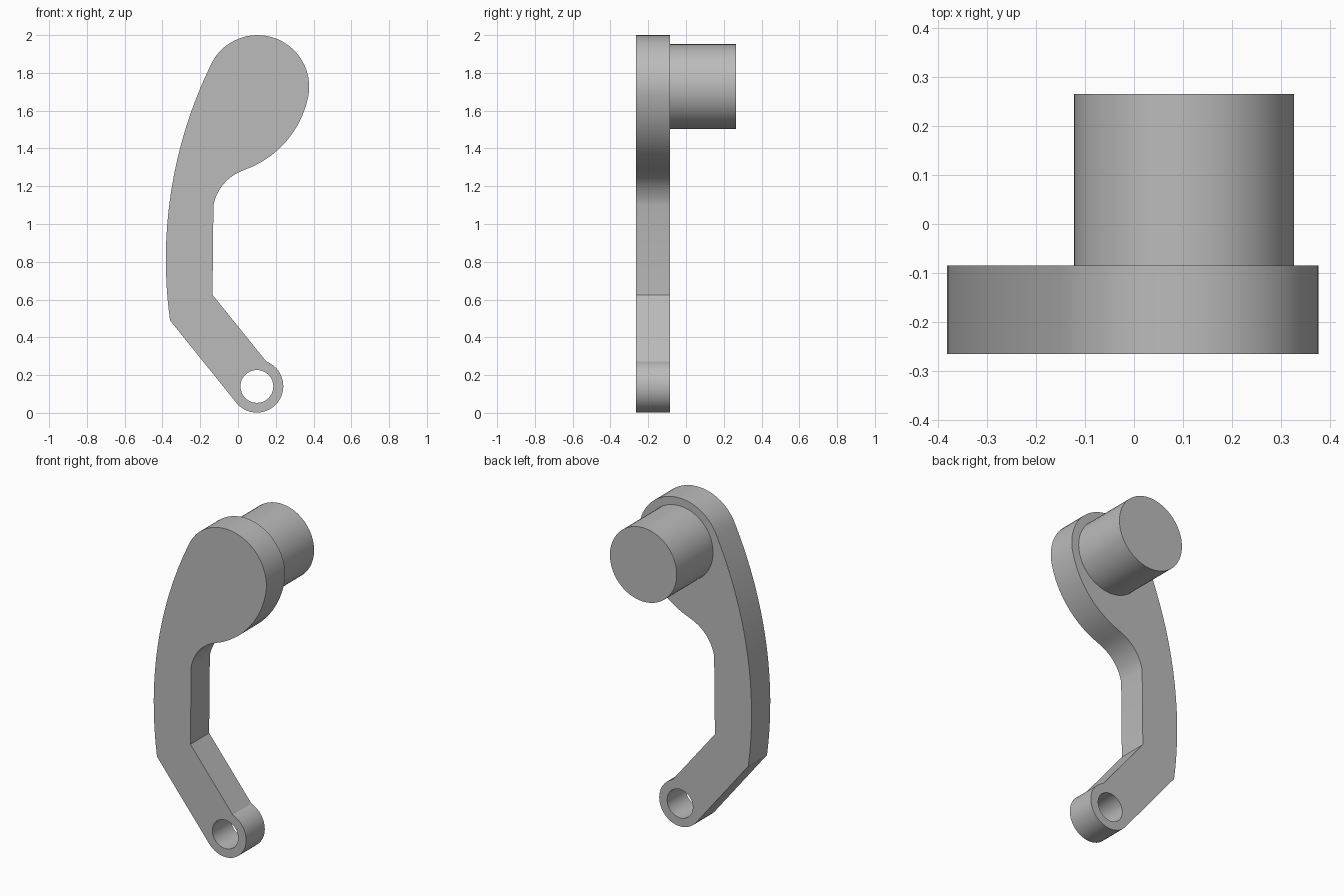
import bpy, bmesh, math
from mathutils import Vector, Matrix

default = bpy.data.objects.get("Cube")
if default:
    bpy.data.objects.remove(default, do_unlink=True)

FRONT, BACK, PEG_END = -0.265, -0.085, 0.265
PIVOT, HEAD = Vector((0.10, 0.14)), Vector((0.102, 1.727))

grey = bpy.data.materials.new("plain grey")
grey.use_nodes = True
grey.diffuse_color = (0.5, 0.5, 0.5, 1)
grey.node_tree.nodes["Principled BSDF"].inputs["Base Color"].default_value = grey.diffuse_color


def arc(a, b, c, steps):
    """Points on the circular arc from a through b to c."""
    a, b, c = Vector(a), Vector(b), Vector(c)
    u, v = b - a, c - a
    d = 2 * u.cross(v)
    centre = a + Vector((v.y * u.length_squared - u.y * v.length_squared,
                         u.x * v.length_squared - v.x * u.length_squared)) / d
    start, end = a - centre, c - centre
    sweep = math.atan2(start.cross(end), start.dot(end))
    if d > 0 and sweep < 0:
        sweep += math.tau
    if d < 0 and sweep > 0:
        sweep -= math.tau
    return [centre + Matrix.Rotation(sweep * i / steps, 2) @ start for i in range(steps + 1)]


def finish(bm, name):
    bmesh.ops.recalc_face_normals(bm, faces=bm.faces)
    mesh = bpy.data.meshes.new(name)
    bm.to_mesh(mesh)
    bm.free()
    mesh.materials.append(grey)
    obj = bpy.data.objects.new(name, mesh)
    bpy.context.collection.objects.link(obj)
    bpy.ops.object.select_all(action="DESELECT")
    obj.select_set(True)
    bpy.context.view_layer.objects.active = obj
    bpy.ops.object.shade_smooth_by_angle(angle=math.radians(25))


# Lever outline, clockwise from the outer elbow
outline = arc((-0.36, 0.49), (-0.335, 1.28), (-0.15, 1.83), 16)
outline += arc((-0.15, 1.83), (0.10, 2.0), (0.373, 1.68), 24)[1:]
outline += arc((0.373, 1.68), (0.24, 1.42), (0.03, 1.285), 10)[1:]
outline += arc((0.0, 1.272), (-0.078, 1.21), (-0.13, 1.10), 8)
outline += [Vector((-0.135, 0.625))]
outline += arc((0.15, 0.272), (0.24, 0.14), (-0.006, 0.05), 24)
hole = [PIVOT + 0.087 * Vector((math.cos(t), math.sin(t)))
        for t in (math.tau * i / 32 for i in range(32))]

# Lever plate with the pivot hole
bm = bmesh.new()
edges = []
for loop in (outline, hole):
    verts = [bm.verts.new((p.x, FRONT, p.y)) for p in loop]
    edges += [bm.edges.new((verts[i - 1], verts[i])) for i in range(len(verts))]
bmesh.ops.triangle_fill(bm, edges=edges, use_beauty=True)
extruded = bmesh.ops.extrude_face_region(bm, geom=bm.faces[:], use_keep_orig=True)["geom"]
bmesh.ops.translate(bm, vec=(0, BACK - FRONT, 0),
                    verts=[g for g in extruded if isinstance(g, bmesh.types.BMVert)])
finish(bm, "lever_plate")

# Round peg behind the head, slightly sunk into the plate
bm = bmesh.new()
base = BACK - 0.005
bmesh.ops.create_cone(bm, cap_ends=True, segments=48, radius1=0.225, radius2=0.225,
                      depth=PEG_END - base,
                      matrix=Matrix.Translation((HEAD.x, (PEG_END + base) / 2, HEAD.y))
                      @ Matrix.Rotation(math.pi / 2, 4, "X"))
finish(bm, "round_peg")
